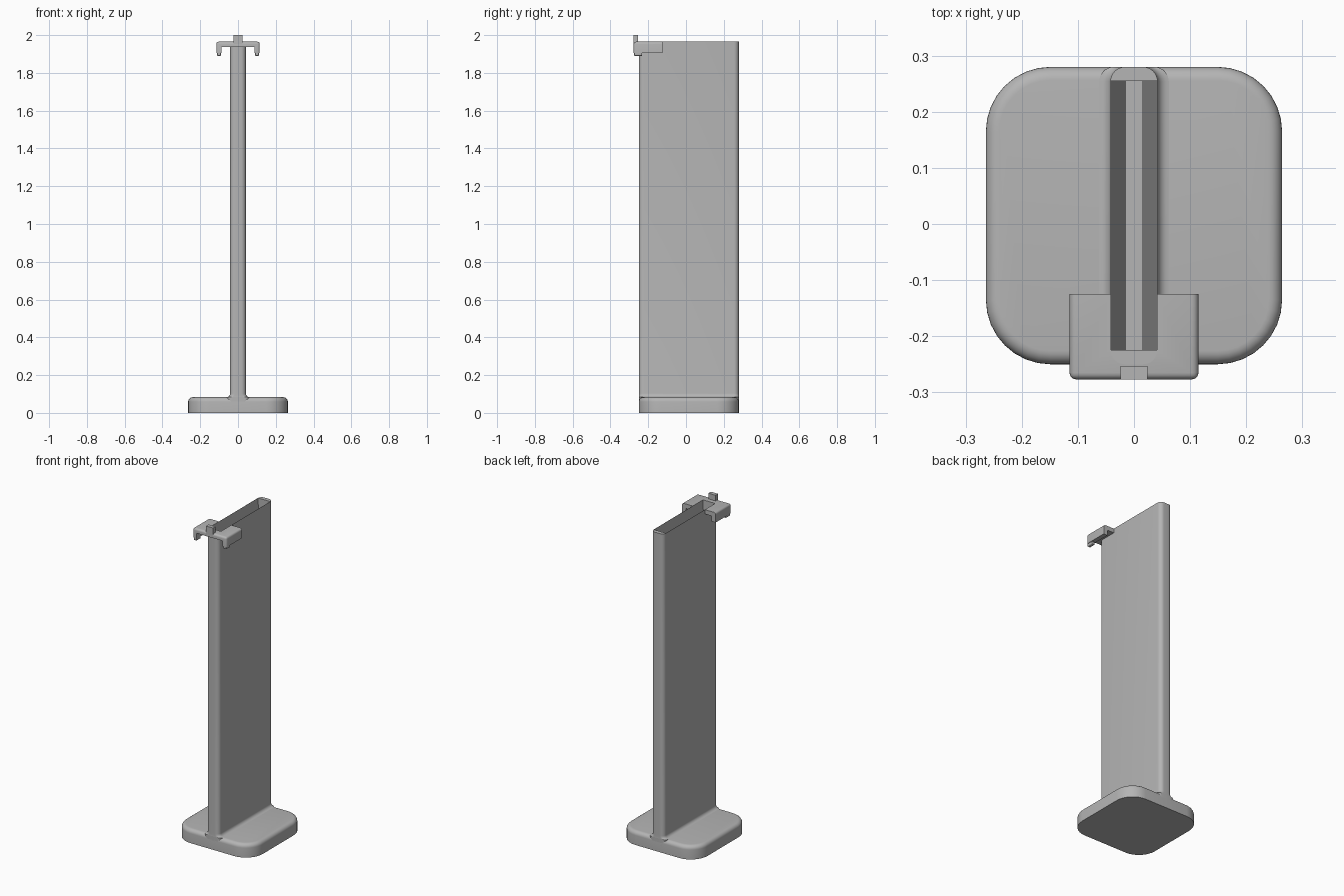
import bpy
import bmesh
import math

if "Cube" in bpy.data.objects:
    bpy.data.objects.remove(bpy.data.objects["Cube"])

# Single plain grey
grey = bpy.data.materials.new("plain_grey")
grey.use_nodes = True
colour = (0.46, 0.46, 0.46, 1)
grey.diffuse_color = colour
grey.node_tree.nodes["Principled BSDF"].inputs["Base Color"].default_value = colour

FRONT, BACK = -0.25, 0.28
TOP = 1.965
POST_HALF = 0.042


def finish(name, bm, angle=35):
    bmesh.ops.recalc_face_normals(bm, faces=bm.faces)
    mesh = bpy.data.meshes.new(name)
    bm.to_mesh(mesh)
    bm.free()
    obj = bpy.data.objects.new(name, mesh)
    bpy.context.collection.objects.link(obj)
    mesh.materials.append(grey)
    bpy.ops.object.select_all(action="DESELECT")
    obj.select_set(True)
    bpy.context.view_layer.objects.active = obj
    bpy.ops.object.shade_smooth_by_angle(angle=math.radians(angle))
    return obj


def rounded_rect(half_x, y0, y1, radius, steps=8):
    points = []
    corners = [(1, y1, 0), (-1, y1, 90), (-1, y0, 180), (1, y0, 270)]
    for side, y, start in corners:
        cx = side * (half_x - radius)
        cy = y - radius if y == y1 else y + radius
        for i in range(steps + 1):
            a = math.radians(start + 90 * i / steps)
            points.append((cx + radius * math.cos(a), cy + radius * math.sin(a)))
    return points


def loft(name, rings):
    """Skin a stack of (z, outline) rings and cap both ends."""
    bm = bmesh.new()
    loops = [[bm.verts.new((x, y, z)) for x, y in outline] for z, outline in rings]
    count = len(loops[0])
    for low, high in zip(loops, loops[1:]):
        for i in range(count):
            j = (i + 1) % count
            bm.faces.new((low[i], low[j], high[j], high[i]))
    bm.faces.new(loops[0])
    bm.faces.new(loops[-1])
    return finish(name, bm)


def box(name, x0, x1, y0, y1, z0, z1, bevel=0.0):
    bm = bmesh.new()
    bmesh.ops.create_cube(bm, size=1)
    for v in bm.verts:
        v.co.x = x0 if v.co.x < 0 else x1
        v.co.y = y0 if v.co.y < 0 else y1
        v.co.z = z0 if v.co.z < 0 else z1
    if bevel:
        bmesh.ops.bevel(bm, geom=bm.edges[:], offset=bevel, segments=3,
                        profile=0.5, affect="EDGES")
    return finish(name, bm)


# Base slab with rounded corners and a rolled top edge
roll = 0.024
rings = [(0, rounded_rect(0.264, FRONT, BACK, 0.115))]
for i in range(7):
    a = math.radians(15 * i)
    inset = roll * (1 - math.cos(a))
    z = 0.083 - roll + roll * math.sin(a)
    rings.append((z, rounded_rect(0.264 - inset, FRONT + inset, BACK - inset, 0.115 - inset)))
loft("base", rings)

# Upright post that flares into the base along its sides
flare = 0.02
rings = [(0.04, rounded_rect(POST_HALF + flare, FRONT, BACK, 0.03))]
for i in range(7):
    a = math.radians(15 * i)
    half = POST_HALF + flare * (1 - math.sin(a))
    rings.append((0.083 + flare * (1 - math.cos(a)), rounded_rect(half, FRONT, BACK, 0.026)))
rings.append((TOP, rounded_rect(POST_HALF, FRONT, BACK, 0.026)))
post = loft("post", rings)

# Bracket: an upside-down channel lying across the front of the post top
bm = bmesh.new()
half_profile = [(0.115, TOP), (0.115, 1.905), (0.088, 1.905), (0.088, 1.938)]
profile = half_profile + [(-x, z) for x, z in reversed(half_profile)]
bracket_front, bracket_back = -0.277, -0.125
face = bm.faces.new([bm.verts.new((x, bracket_front, z)) for x, z in profile])
extruded = bmesh.ops.extrude_face_region(bm, geom=[face])
for item in extruded["geom"]:
    if isinstance(item, bmesh.types.BMVert):
        item.co.y = bracket_back
bmesh.ops.recalc_face_normals(bm, faces=bm.faces)


def is_outer_edge(edge):
    a, b = (v.co for v in edge.verts)
    outer = abs(a.x) > 0.11 and abs(b.x) > 0.11
    front = max(a.y, b.y) < -0.27
    top = min(a.z, b.z) > 1.96
    return (outer and front) or (outer and top and a.x * b.x > 0) or (front and top)


bmesh.ops.bevel(bm, geom=[e for e in bm.edges if is_outer_edge(e)], offset=0.012,
                segments=4, profile=0.5, affect="EDGES")
bracket = finish("bracket", bm)

# Tapered slot sunk into the post top, opening through the bracket
def slot_outline(half):
    return [(half, 0.255), (-half, 0.255), (-half, -0.225), (half, -0.225)]


slope = (POST_HALF - 0.014) / 1.0
mouth = POST_HALF - 0.0006
cutter = loft("slot_cutter", [(TOP - 1.0, slot_outline(0.014)),
                              (TOP + 0.01, slot_outline(mouth + 0.01 * slope))])
cutter.hide_render = True
for obj in (post, bracket):
    cut = obj.modifiers.new("slot", "BOOLEAN")
    cut.operation = "DIFFERENCE"
    cut.solver = "EXACT"
    cut.object = cutter
    bpy.ops.object.select_all(action="DESELECT")
    obj.select_set(True)
    bpy.context.view_layer.objects.active = obj
    bpy.ops.object.modifier_apply(modifier=cut.name)
    bpy.ops.object.shade_smooth_by_angle(angle=math.radians(35))
bpy.data.objects.remove(cutter)

# Upright tab and the two small hooks under the bracket arms
box("bracket_tab", -0.024, 0.024, bracket_front, -0.253, 1.945, 2.0)
for side, name in ((1, "left"), (-1, "right")):
    x0, x1 = sorted((side * 0.09, side * 0.111))
    box(name + "_hook", x0, x1, -0.275, -0.232, 1.89, 1.915, bevel=0.004)
